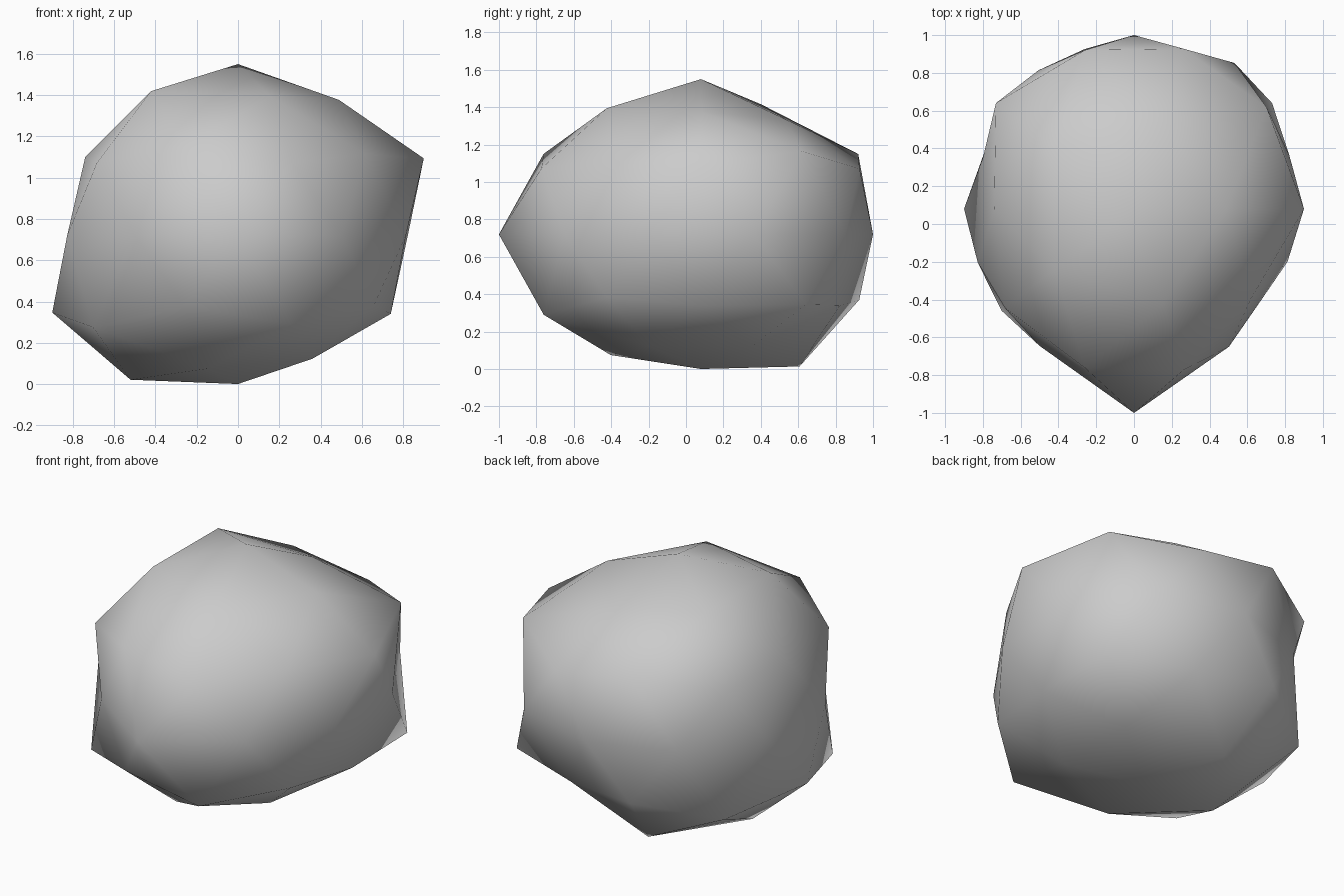
import bpy, bmesh, math

if "Cube" in bpy.data.objects:
    bpy.data.objects.remove(bpy.data.objects["Cube"])

# Rings of the rock: unit height, first angle in degrees, radius factor per vertex
RINGS = [
    (1.0, 0, [1.0]),
    (0.851, 0, [0.93, 0.868, 0.985, 0.99, 0.955]),
    (0.526, 36, [1.02, 0.985, 0.87, 0.986, 0.90]),
    (0.447, 0, [1.006, 0.945, 1.01, 0.945, 0.95]),
    (0.0, 18, [0.865, 0.905, 0.872, 0.86, 0.84, 0.87, 0.85, 1.024, 0.855, 0.855]),
    (-0.447, 36, [1.01, 0.943, 1.006, 0.93, 0.91]),
    (-0.526, 0, [0.87, 0.87, 1.025, 1.02, 0.985]),
    (-0.851, 36, [0.846, 1.0, 0.99, 0.914, 0.846]),
    (-1.0, 0, [0.867]),
]


def radius_at(d):
    _, start, radii = min(RINGS, key=lambda r: abs(r[0] - d.z))
    angle = math.degrees(math.atan2(d.y, d.x)) - start
    return radii[round(angle * len(radii) / 360) % len(radii)]


# Rock body: an icosphere pushed in and out, flattened in height
bm = bmesh.new()
bmesh.ops.create_icosphere(bm, subdivisions=2, radius=1.0)
for v in bm.verts:
    d = v.co.normalized()
    r = radius_at(d)
    v.co = (d.x * r, d.y * r * 1.055 + 0.08, d.z * r * 0.83 + 0.72)
for f in bm.faces:
    f.smooth = True
bmesh.ops.recalc_face_normals(bm, faces=bm.faces)

mesh = bpy.data.meshes.new("rock")
bm.to_mesh(mesh)
bm.free()
bpy.context.collection.objects.link(bpy.data.objects.new("rock", mesh))
